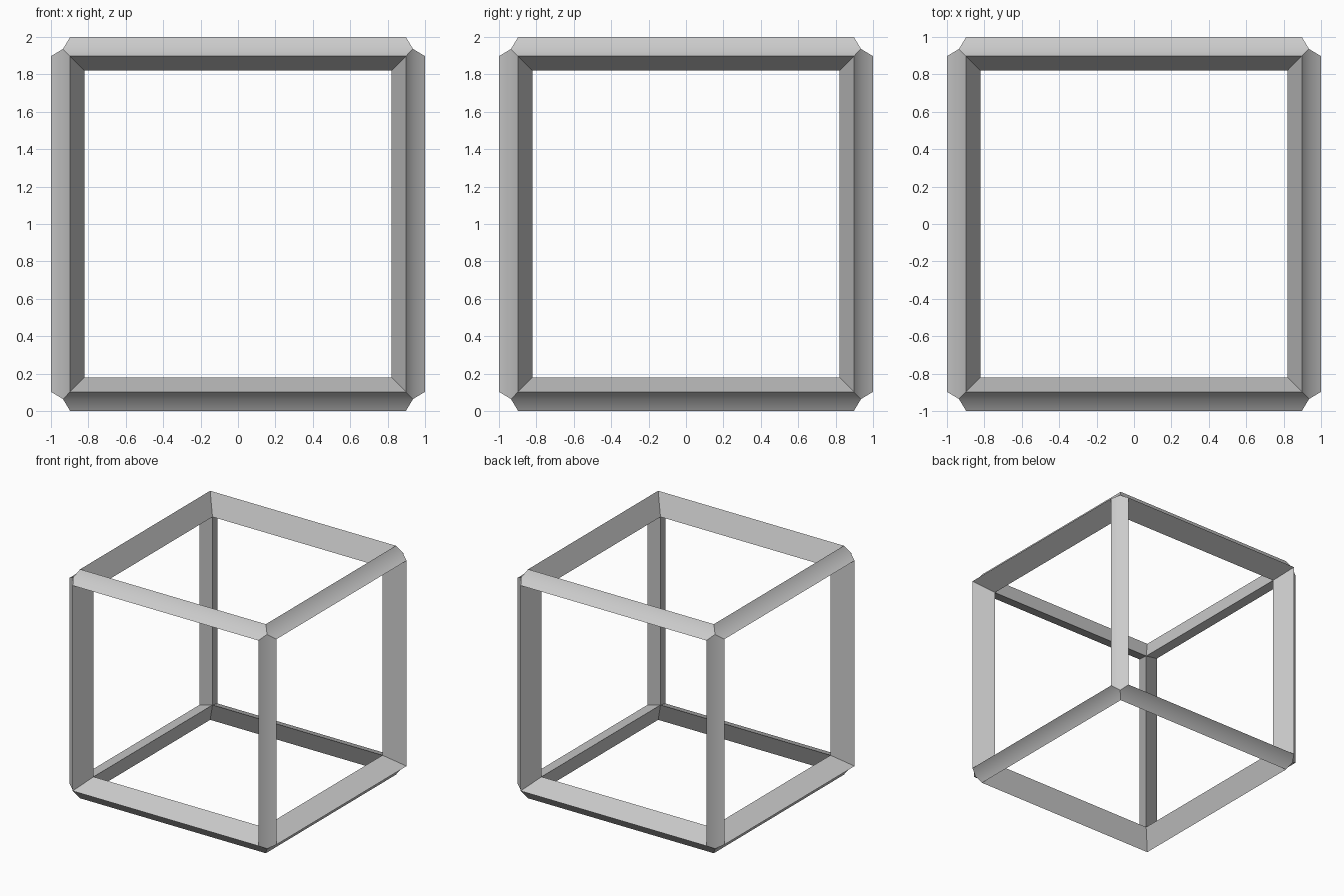
import bpy, bmesh
from mathutils import Vector

if "Cube" in bpy.data.objects:
    bpy.data.objects.remove(bpy.data.objects["Cube"])

INSET, GROOVE, INNER = 0.897, 0.936, 0.821  # corner distances from the centre

bm = bmesh.new()


def corner_points(axis, end, sa, sb):
    """Mitred cross-section of a beam along axis: face, groove, face, inner."""
    a, b = (axis + 1) % 3, (axis + 2) % 3
    out = []
    for along, pa, pb in ((INSET, 1, INSET), (GROOVE, GROOVE, GROOVE),
                          (INSET, INSET, 1), (INNER, INNER, INNER)):
        p = Vector((0, 0, 1))
        p[axis] += along * end
        p[a] += pa * sa
        p[b] += pb * sb
        out.append(bm.verts.new(p))
    return out


# twelve beams with a shallow groove along the outside
for axis in range(3):
    for sa in (-1, 1):
        for sb in (-1, 1):
            s = corner_points(axis, -1, sa, sb)
            e = corner_points(axis, 1, sa, sb)
            for i in range(4):
                j = (i + 1) % 4
                bm.faces.new((s[i], s[j], e[j], e[i]))

# weld the mitred corners into one closed frame
bmesh.ops.remove_doubles(bm, verts=bm.verts, dist=0.001)
bmesh.ops.recalc_face_normals(bm, faces=bm.faces)

mesh = bpy.data.meshes.new("cube_frame")
bm.to_mesh(mesh)
bm.free()
frame = bpy.data.objects.new("cube_frame", mesh)
bpy.context.collection.objects.link(frame)

# smooth only across the groove
bpy.context.view_layer.objects.active = frame
frame.select_set(True)
bpy.ops.object.shade_smooth_by_angle(angle=0.75)
